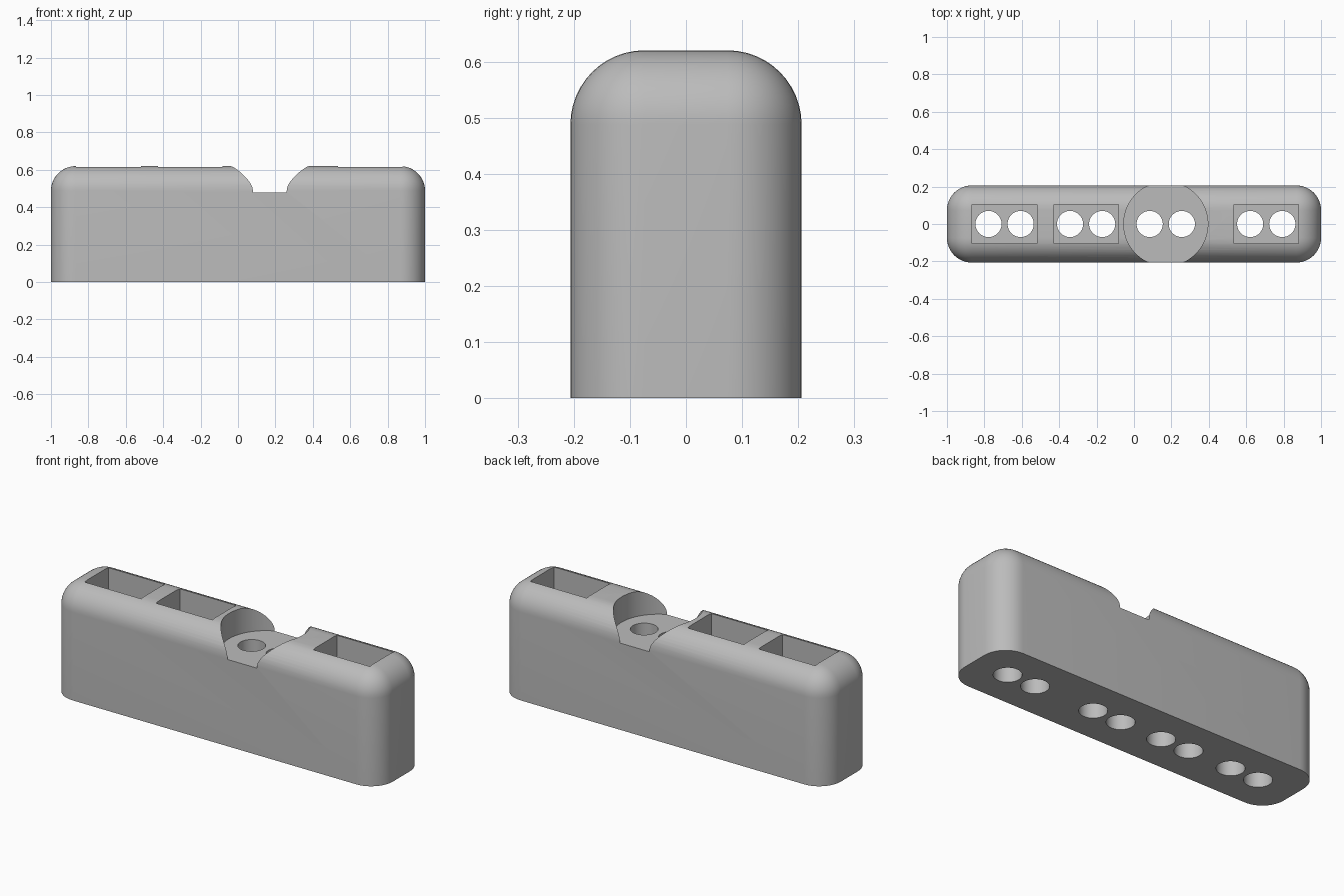
import bpy, bmesh, math
from mathutils import Matrix

default = bpy.data.objects.get("Cube")
if default:
    bpy.data.objects.remove(default, do_unlink=True)

HALF_W, HEIGHT, ROUND = 0.206, 0.62, 0.132
POCKET_FLOOR = 0.48
HOLE_R, HOLE_STEP = 0.07, 0.086
SQUARE_X = (-0.692, -0.256, 0.707)
ROUND_X = 0.17

grey = bpy.data.materials.new("plain grey")
grey.use_nodes = True
grey.diffuse_color = (0.5, 0.5, 0.5, 1)
grey.node_tree.nodes["Principled BSDF"].inputs["Base Color"].default_value = (0.5, 0.5, 0.5, 1)


def make_object(name, bm):
    mesh = bpy.data.meshes.new(name)
    bm.to_mesh(mesh)
    bm.free()
    mesh.materials.append(grey)
    obj = bpy.data.objects.new(name, mesh)
    bpy.context.collection.objects.link(obj)
    return obj


def box(name, x, size, z0, z1):
    bm = bmesh.new()
    place = Matrix.Translation((x, 0, (z0 + z1) / 2)) @ Matrix.Diagonal((*size, z1 - z0, 1))
    bmesh.ops.create_cube(bm, size=1, matrix=place)
    return make_object(name, bm)


def cylinder(name, x, radius, z0, z1, sides):
    bm = bmesh.new()
    bmesh.ops.create_cone(bm, cap_ends=True, segments=sides, radius1=radius, radius2=radius,
                          depth=z1 - z0, matrix=Matrix.Translation((x, 0, (z0 + z1) / 2)))
    return make_object(name, bm)


# Body: a bar rounded on its upright and top edges, flat underneath
body = box("socket_bar", 0, (2, 2 * HALF_W), 0, HEIGHT)
bm = bmesh.new()
bm.from_mesh(body.data)
edges = [e for e in bm.edges if max(v.co.z for v in e.verts) > 0.1]
for v in bm.verts:
    v.co.z += HEIGHT / 2 if v.co.z < 0 else 0
    v.co.z = HEIGHT if v.co.z > 0.1 else 0
bmesh.ops.bevel(bm, geom=edges, offset=ROUND, segments=12, profile=0.5, affect='EDGES')
bm.to_mesh(body.data)
bm.free()

# Pockets in the top, then a pair of through holes in each pocket
cutters = [cylinder("round_pocket_cutter", ROUND_X, 0.225, POCKET_FLOOR, 1, 96)]
cutters += [box("square_pocket_cutter", x, (0.346, 0.208), POCKET_FLOOR, 1) for x in SQUARE_X]
for x in (*SQUARE_X, ROUND_X):
    for side in (-1, 1):
        cutters.append(cylinder("hole_cutter", x + side * HOLE_STEP, HOLE_R, -0.2, 1.1, 48))

bpy.context.view_layer.objects.active = body
for cutter in cutters:
    cutter.hide_render = True
    cut = body.modifiers.new("cut", 'BOOLEAN')
    cut.operation, cut.solver, cut.object = 'DIFFERENCE', 'EXACT', cutter
    bpy.ops.object.modifier_apply(modifier=cut.name)
    bpy.data.objects.remove(cutter, do_unlink=True)

bpy.ops.object.select_all(action='DESELECT')
body.select_set(True)
bpy.ops.object.shade_smooth_by_angle(angle=math.radians(30))
